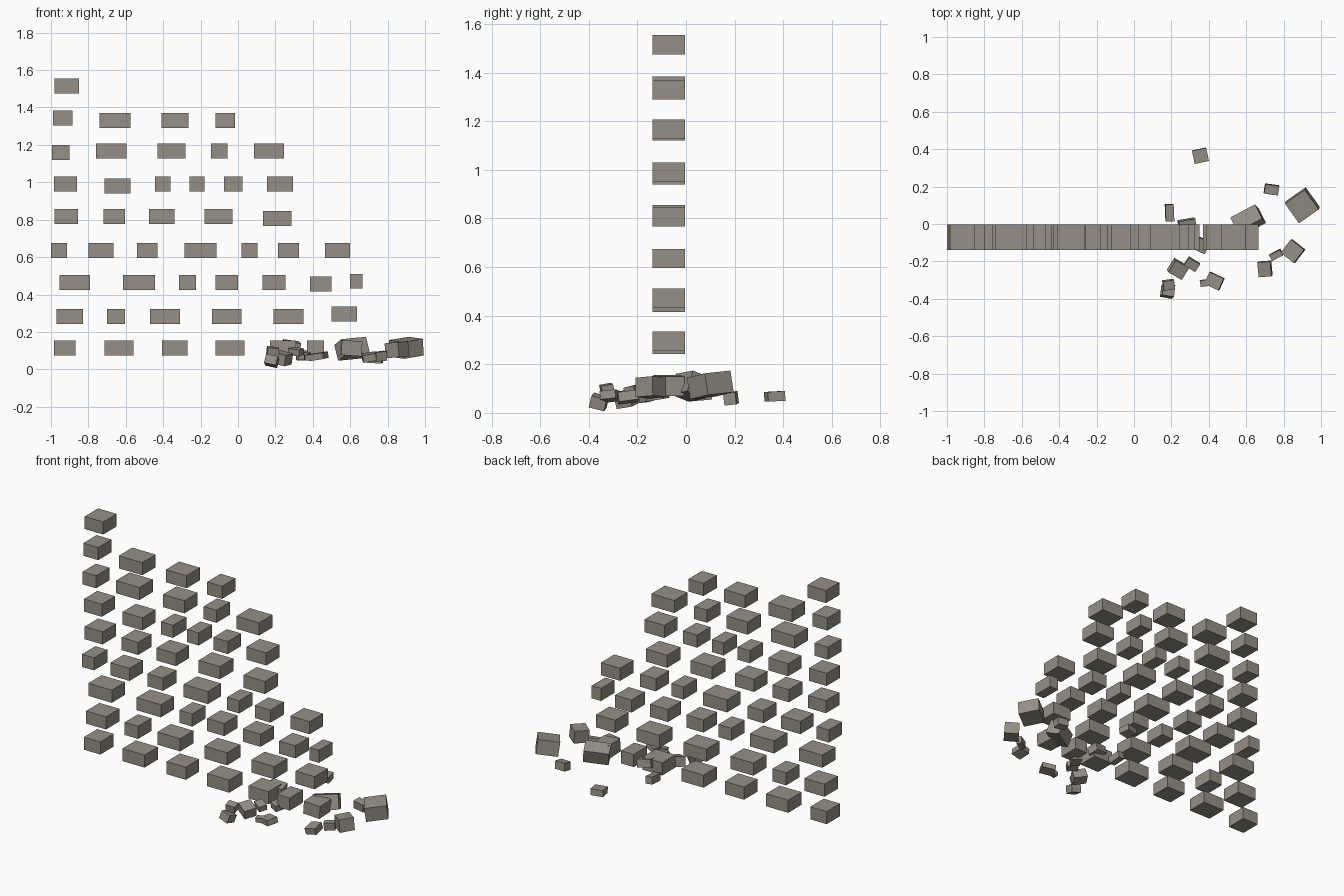
import bpy
import bmesh
from math import radians
from mathutils import Matrix, Vector, Euler

default_cube = bpy.data.objects.get("Cube")
if default_cube:
    bpy.data.objects.remove(default_cube, do_unlink=True)

# One warm grey stone colour for everything
stone = bpy.data.materials.new("warm_grey_stone")
stone.use_nodes = True
stone_colour = (0.30, 0.275, 0.24, 1)
stone.diffuse_color = stone_colour
stone.node_tree.nodes["Principled BSDF"].inputs["Base Color"].default_value = stone_colour

WALL_FRONT, WALL_BACK = -0.138, -0.004
BLOCK_HEIGHT = 0.08


def add_box(bm, centre, size, turn=(0, 0, 0)):
    """Add one box, turned by degrees about x, y and z."""
    rotation = Euler([radians(a) for a in turn]).to_matrix().to_4x4()
    matrix = Matrix.Translation(centre) @ rotation @ Matrix.Diagonal(Vector((*size, 1)))
    bmesh.ops.create_cube(bm, size=1, matrix=matrix)


def finish(bm, name):
    """Turn the bmesh into a named stone object."""
    mesh = bpy.data.meshes.new(name)
    bm.to_mesh(mesh)
    bm.free()
    mesh.materials.append(stone)
    bpy.context.collection.objects.link(bpy.data.objects.new(name, mesh))


def course(name, height, *spans):
    """One row of wall blocks; a span is left, right and an optional lift."""
    bm = bmesh.new()
    for left, right, *lift in spans:
        z = height + sum(lift)
        add_box(bm, ((left + right) / 2, (WALL_FRONT + WALL_BACK) / 2, z),
                (right - left, WALL_BACK - WALL_FRONT, BLOCK_HEIGHT))
    finish(bm, name)


def rubble(name, centre, size, turn):
    """One fallen stone."""
    bm = bmesh.new()
    add_box(bm, centre, size, turn)
    finish(bm, name)


# Wall courses, bottom to top
course("wall_course_bottom", 0.113, (-.985, -.87), (-.715, -.56), (-.405, -.27),
       (-.12, .035), (.17, .31), (.37, .46))
course("wall_course_second", 0.283, (-.97, -.83), (-.7, -.605), (-.47, -.31),
       (-.14, .02), (.19, .35), (.5, .635, .012))
course("wall_course_third", 0.463, (-.955, -.79), (-.615, -.445), (-.315, -.225),
       (-.12, 0), (.13, .255), (.385, .5, -.008), (.6, .665, .008))
course("wall_course_fourth", 0.635, (-1, -.915), (-.8, -.665), (-.54, -.43),
       (-.285, -.115), (.02, .105), (.215, .325), (.465, .6))
course("wall_course_fifth", 0.816, (-.98, -.855), (-.72, -.605), (-.475, -.34),
       (-.18, -.03), (.135, .285, -.01))
course("wall_course_sixth", 0.99, (-.985, -.86), (-.715, -.575, -.01), (-.445, -.36),
       (-.26, -.18), (-.075, .025), (.155, .295))
course("wall_course_seventh", 1.167, (-.995, -.9, -.007), (-.76, -.595), (-.43, -.28),
       (-.145, -.055), (.085, .245))
course("wall_course_eighth", 1.33, (-.99, -.885, .013), (-.74, -.575), (-.41, -.265),
       (-.12, -.015))
course("wall_course_top", 1.515, (-.98, -.85))

# Large fallen stones at the broken end
rubble("fallen_end_block", (.605, -.07, .113), (.11, .12, .08), (0, 4, 3))
rubble("fallen_tilted_block", (.61, .02, .11), (.15, .09, .09), (-20, -5, 28))
rubble("fallen_outer_block", (.9, .1, .115), (.13, .13, .09), (5, -8, 35))
rubble("fallen_side_block", (.85, -.145, .105), (.09, .09, .08), (4, -4, -38))

# Small stones scattered behind the wall
rubble("back_far_stone", (.355, .365, .068), (.078, .072, .04), (3, 0, 12))
rubble("back_inner_stone", (.19, .06, .075), (.045, .09, .045), (5, 4, 3))
rubble("back_outer_stone", (.735, .185, .06), (.075, .05, .05), (6, 4, -8))

# Small stones under the broken edge
rubble("edge_inner_stone", (.285, -.01, .125), (.09, .07, .05), (10, 8, 10))
rubble("edge_outer_stone", (.365, -.115, .075), (.06, .07, .04), (8, 5, -25))

# Small stones scattered in front of the wall
rubble("front_middle_stone", (.235, -.24, .06), (.085, .075, .06), (8, 14, -30))
rubble("front_middle_chip", (.31, -.215, .095), (.07, .05, .035), (10, 8, -32))
rubble("front_near_upper_stone", (.185, -.325, .095), (.06, .05, .045), (10, 5, 8))
rubble("front_near_lower_stone", (.18, -.358, .045), (.065, .065, .05), (-15, 12, -10))
rubble("front_flat_stone", (.43, -.305, .07), (.085, .07, .035), (6, -8, -25))
rubble("front_chip", (.38, -.315, .065), (.05, .035, .03), (5, -6, 8))
rubble("front_outer_stone", (.7, -.24, .065), (.07, .08, .04), (8, -10, 4))
rubble("front_outer_chip", (.76, -.165, .07), (.065, .035, .05), (5, -6, 28))
